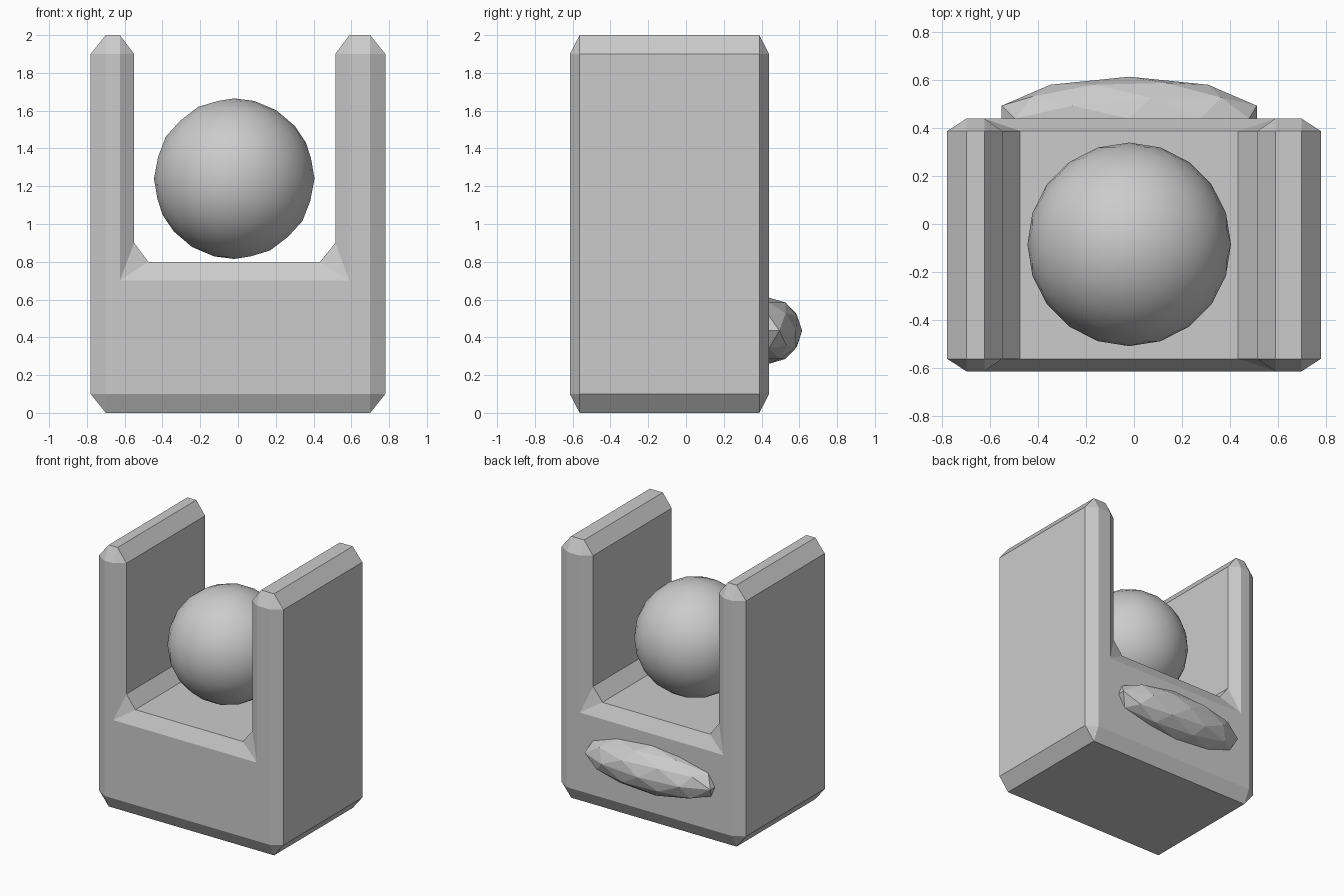
import bpy, bmesh
from mathutils import Matrix, Vector

if "Cube" in bpy.data.objects:
    bpy.data.objects.remove(bpy.data.objects["Cube"])

# Each corner of the U outline: (face point, two chamfer points), as x, z
CORNERS = [
    ((-.70, .1), (-.78, .1), (-.70, 0)),
    ((.70, .1), (.70, 0), (.78, .1)),
    ((.70, 1.9), (.78, 1.9), (.70, 2)),
    ((.59, 1.9), (.59, 2), (.515, 1.9)),
    ((.59, .7), (.515, .9), (.435, .8)),
    ((-.625, .7), (-.475, .8), (-.55, .9)),
    ((-.625, 1.9), (-.55, 1.9), (-.625, 2)),
    ((-.70, 1.9), (-.70, 2), (-.78, 1.9)),
]


def finish(name, bm):
    bmesh.ops.recalc_face_normals(bm, faces=bm.faces)
    mesh = bpy.data.meshes.new(name)
    bm.to_mesh(mesh)
    bm.free()
    ob = bpy.data.objects.new(name, mesh)
    bpy.context.collection.objects.link(ob)
    return ob


def icosphere(name, centre, scale, level):
    bm = bmesh.new()
    m = Matrix.Translation(centre) @ Matrix.Diagonal(Vector((*scale, 1)))
    bmesh.ops.create_icosphere(bm, subdivisions=level, radius=1, matrix=m)
    return finish(name, bm)


# U-shaped holder with chamfered edges
bm = bmesh.new()
rims = []
n = len(CORNERS)
for y_face, y_rim in ((-.615, -.563), (.44, .388)):
    face = [bm.verts.new((f[0], y_face, f[1])) for f, a, b in CORNERS]
    rim = [bm.verts.new((p[0], y_rim, p[1])) for f, a, b in CORNERS for p in (a, b)]
    # front or back face, split into base and two uprights
    for ids in ((0, 1, 4, 5), (1, 2, 3, 4), (5, 6, 7, 0)):
        bm.faces.new([face[i] for i in ids])
    for i in range(n):
        j = (i + 1) % n
        bm.faces.new((face[i], rim[2 * i], rim[2 * i + 1]))
        bm.faces.new((face[i], rim[2 * i + 1], rim[2 * j], face[j]))
    rims.append(rim)
for i in range(2 * n):
    j = (i + 1) % (2 * n)
    bm.faces.new((rims[0][i], rims[0][j], rims[1][j], rims[1][i]))
finish("holder", bm)

# Smooth ball between the uprights
ball = icosphere("ball", (-.02, -.085, 1.24), (.425, .425, .425), 3)
ball.data.shade_smooth()

# Faceted oval boss on the back
icosphere("back_boss", (-.02, .44, .435), (.56, .175, .175), 2)
